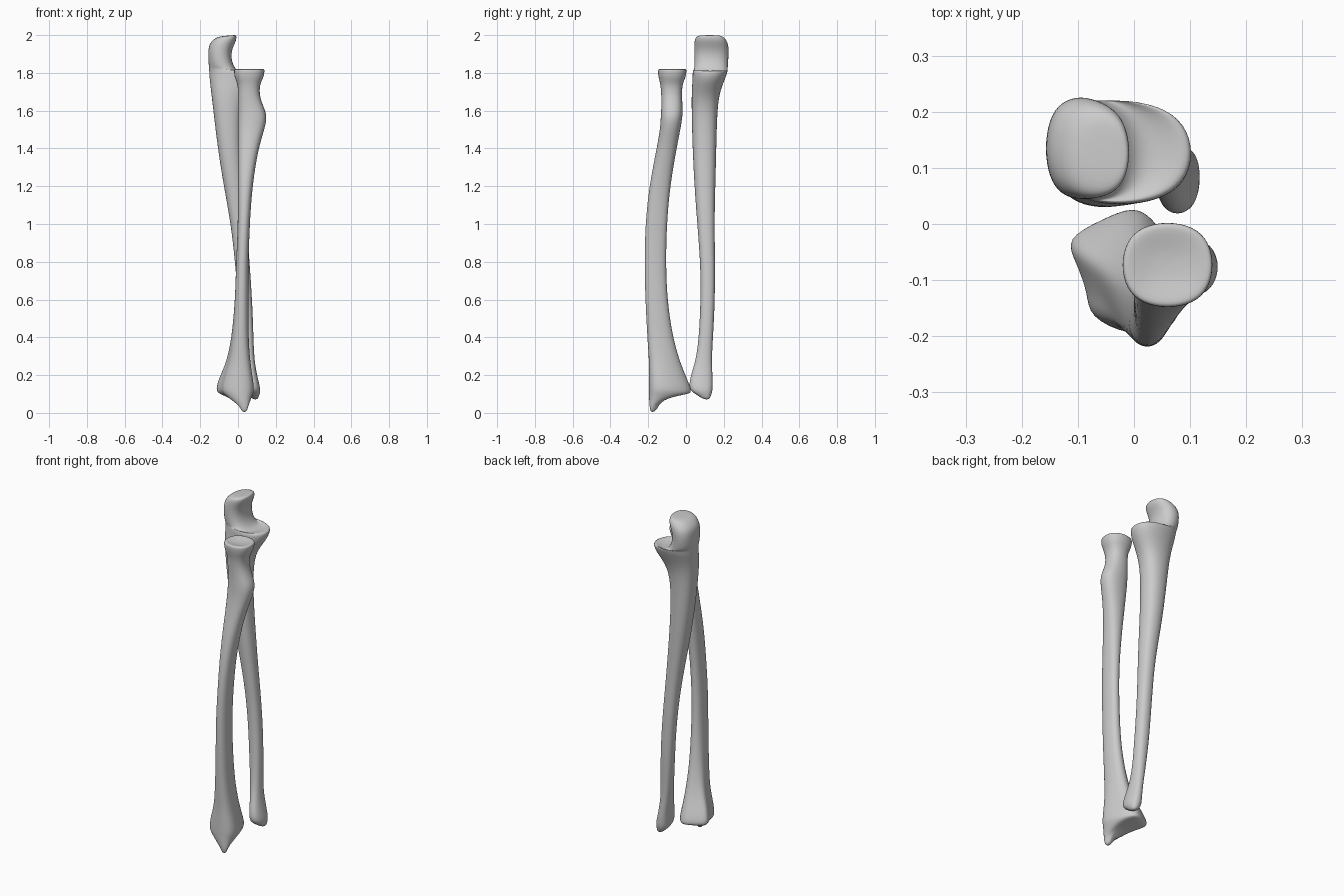
import bpy
import bmesh
import math

SIDES = 12
SWELL = 1.04  # offsets the shrinkage of the subdivision surface

cube = bpy.data.objects.get("Cube")
if cube:
    bpy.data.objects.remove(cube, do_unlink=True)

bone_grey = bpy.data.materials.new("bone grey")
bone_grey.use_nodes = True
bone_grey.diffuse_color = (0.6, 0.6, 0.6, 1)
shader = bone_grey.node_tree.nodes["Principled BSDF"]
shader.inputs["Base Color"].default_value = bone_grey.diffuse_color
shader.inputs["Roughness"].default_value = 0.7


def rounded(value, power=0.85):
    """Turn a sine or cosine into a slightly boxy outline coordinate."""
    return math.copysign(abs(value) ** power, value)


OVAL = [(rounded(math.cos(math.tau * i / SIDES)),
         rounded(math.sin(math.tau * i / SIDES))) for i in range(SIDES)]

# Angular outline of the flared wrist end
WRIST = [(.95, -.1), (.76, .43), (.5, .8), (.17, 1), (-.37, .78), (-1, .5),
         (-.8, .13), (-.6, -.35), (-.6, -.7), (.07, -1), (.76, -.95), (1, -.6)]


def build_bone(name, rows, tilt_axis, outline_at):
    """Skin rings given as height, x range, y range and optional tilt."""
    bm = bmesh.new()
    rings = []
    for row in rows:
        z, x0, x1, y0, y1 = row[:5]
        tilt = row[5] if len(row) > 5 else 0
        ring = []
        for point in outline_at(z):
            x = (x0 + x1) / 2 + point[0] * SWELL * (x1 - x0) / 2
            y = (y0 + y1) / 2 + point[1] * SWELL * (y1 - y0) / 2
            rise = tilt * (point[tilt_axis] + 1) / 2
            ring.append(bm.verts.new((x, y, z + rise)))
        rings.append(ring)
    for low, high in zip(rings, rings[1:]):
        for i in range(SIDES):
            j = (i + 1) % SIDES
            bm.faces.new((low[i], low[j], high[j], high[i]))
    bm.faces.new(list(reversed(rings[0])))
    bm.faces.new(rings[-1])
    bmesh.ops.recalc_face_normals(bm, faces=bm.faces)
    mesh = bpy.data.meshes.new(name)
    bm.to_mesh(mesh)
    bm.free()
    mesh.materials.append(bone_grey)
    mesh.shade_smooth()
    bone = bpy.data.objects.new(name, mesh)
    bpy.context.collection.objects.link(bone)
    smooth = bone.modifiers.new("rounding", "SUBSURF")
    smooth.levels = smooth.render_levels = 2
    return bone


def plain_outline(z):
    return OVAL


def flared_outline(z):
    """Blend the oval shaft into the angular wrist end."""
    blend = max(0, min(1, (.5 - z) / .3))
    return [tuple(a + (b - a) * blend for a, b in zip(oval, wrist))
            for oval, wrist in zip(OVAL, WRIST)]


# Front bone: pointed wrist tip, curved shaft, bump, neck and dished round head
front_bone_rows = [
    (0, .015, .045, -.185, -.155, .01),
    (.025, 0, .055, -.192, -.13, .05),
    (.07, -.075, .07, -.195, .005, .03),
    (.105, -.115, .08, -.195, .03),
    (.13, -.125, .085, -.195, .03),
    (.2, -.1, .075, -.195, .0),
    (.27, -.065, .065, -.195, -.03),
    (.4, -.035, .055, -.205, -.07),
    (.6, -.015, .055, -.215, -.1),
    (.8, -.01, .055, -.22, -.107),
    (1, 0, .062, -.215, -.102),
    (1.2, 0, .075, -.195, -.085),
    (1.4, 0, .107, -.155, -.05),
    (1.5, 0, .14, -.137, -.03),
    (1.57, 0, .155, -.133, -.018),
    (1.62, 0, .135, -.13, -.018),
    (1.68, 0, .113, -.13, -.022),
    (1.74, 0, .115, -.135, -.02),
    (1.775, -.018, .135, -.145, -.002),
    (1.815, -.022, .142, -.15, .004),
    (1.823, -.015, .135, -.143, -.003),
    (1.81, .03, .09, -.1, -.05),
]
build_bone("front_forearm_bone", front_bone_rows, 1, flared_outline)

# Rear bone: small wrist knob, tapering shaft, side shelf, notch and elbow hook
rear_bone_rows = [
    (.07, .08, .105, .095, .125),
    (.1, .05, .115, .05, .135),
    (.125, .042, .12, .012, .142),
    (.2, .04, .1, .025, .14),
    (.3, .025, .083, .06, .135),
    (.5, .005, .08, .075, .15),
    (.75, -.01, .065, .08, .155),
    (1, -.037, .045, .06, .15),
    (1.2, -.075, .03, .045, .155),
    (1.4, -.107, .015, .035, .16),
    (1.6, -.13, .015, .03, .165),
    (1.7, -.142, .045, .03, .177, -.01),
    (1.77, -.15, .095, .035, .205, -.01),
    (1.8, -.152, .107, .035, .22, .01),
    (1.825, -.153, .085, .04, .22, -.01),
    (1.845, -.155, .01, .045, .22, -.06),
    (1.88, -.157, -.035, .045, .223, -.03),
    (1.93, -.157, -.037, .045, .227, -.01),
    (1.96, -.147, -.008, .045, .22, .01),
    (1.985, -.12, -.008, .05, .2, .015),
    (1.995, -.09, -.02, .08, .17, .005),
]
build_bone("rear_forearm_bone", rear_bone_rows, 0, plain_outline)
